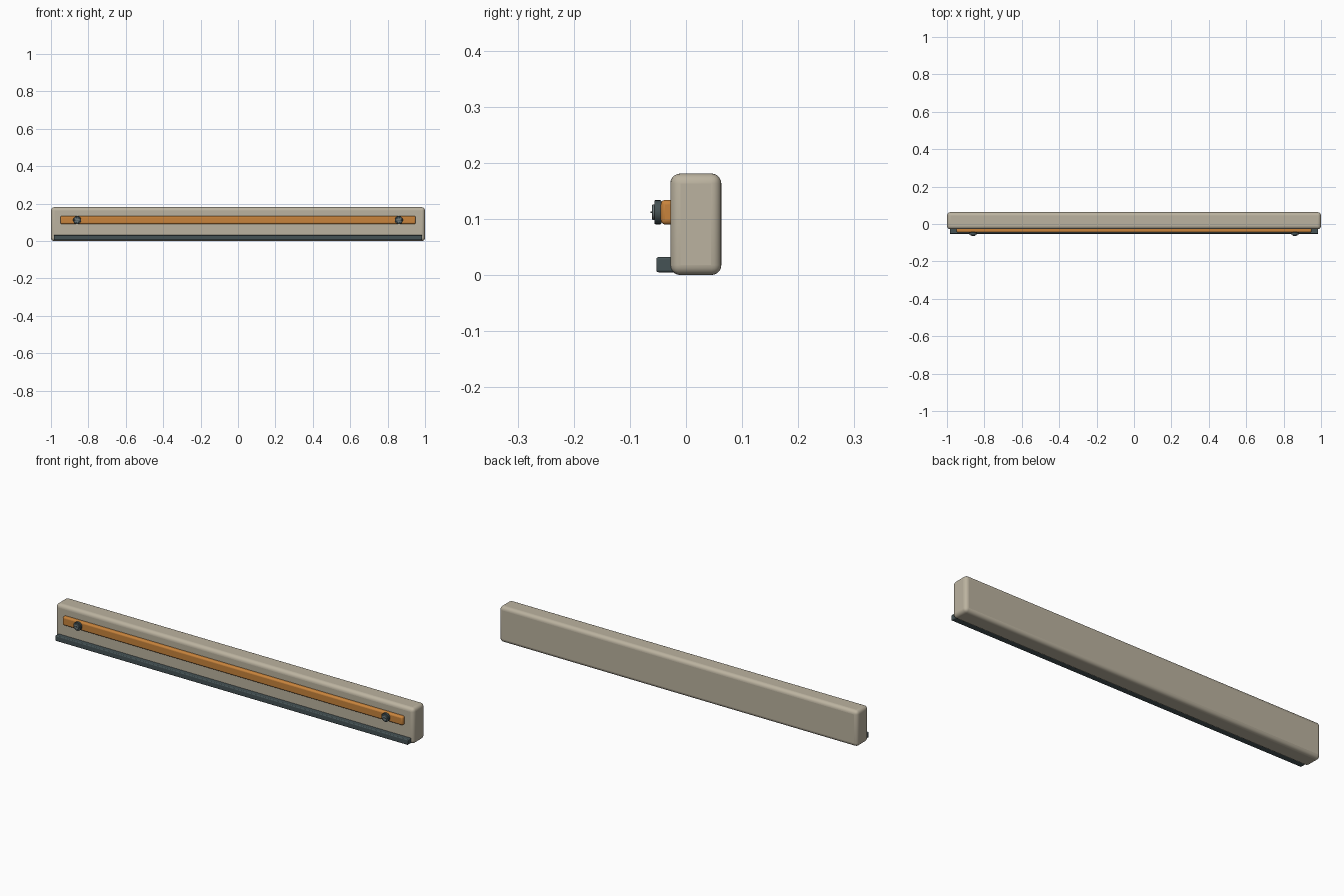
import bpy, math

if "Cube" in bpy.data.objects:
    bpy.data.objects.remove(bpy.data.objects["Cube"])


def material(name, color):
    m = bpy.data.materials.new(name)
    m.diffuse_color = (*color, 1)
    m.use_nodes = True
    m.node_tree.nodes["Principled BSDF"].inputs["Base Color"].default_value = m.diffuse_color
    return m


CREAM = material("cream", (0.50, 0.45, 0.35))
ORANGE = material("orange", (0.58, 0.23, 0.045))
DARK = material("dark_slate", (0.06, 0.085, 0.09))
STEEL = material("steel", (0.16, 0.20, 0.21))


def finish(ob, name, mat, bevel, segments):
    ob.name = name
    ob.data.materials.append(mat)
    if bevel:
        mod = ob.modifiers.new("bevel", 'BEVEL')
        mod.width, mod.segments = bevel, segments
        mod.limit_method = 'ANGLE'
        mod.angle_limit = math.radians(40)
    bpy.ops.object.shade_smooth_by_angle(angle=math.radians(35))
    return ob


def box(name, lo, hi, mat, bevel=0, segments=3):
    bpy.ops.mesh.primitive_cube_add(
        size=1, location=[(a + b) / 2 for a, b in zip(lo, hi)])
    ob = bpy.context.object
    ob.scale = [b - a for a, b in zip(lo, hi)]
    bpy.ops.object.transform_apply(location=False, rotation=False, scale=True)
    return finish(ob, name, mat, bevel, segments)


def disc(name, x, z, radius, y0, y1, mat, bevel):
    bpy.ops.mesh.primitive_cylinder_add(
        vertices=24, radius=radius, depth=y1 - y0,
        location=(x, (y0 + y1) / 2, z), rotation=(math.pi / 2, 0, 0))
    return finish(bpy.context.object, name, mat, bevel, 2)


# Main rounded bar
box("main_panel", (-1, -0.028, 0), (1, 0.063, 0.181), CREAM, 0.018, 5)

# Lower lip and coloured stripe on the front
box("lower_lip", (-0.985, -0.053, 0.005), (0.985, -0.015, 0.032), DARK, 0.004, 3)
box("front_stripe", (-0.95, -0.045, 0.09), (0.95, -0.02, 0.134), ORANGE, 0.008, 3)

# Slotted bolts near both ends
for side, x in (("left", -0.86), ("right", 0.86)):
    z = 0.112
    disc(side + "_washer", x, z, 0.0215, -0.056, -0.044, DARK, 0.0015)
    disc(side + "_bolt_head", x, z, 0.0135, -0.061, -0.055, STEEL, 0.0015)
    box(side + "_bolt_slot", (x - 0.010, -0.063, z - 0.0015),
        (x + 0.010, -0.060, z + 0.0015), DARK)
